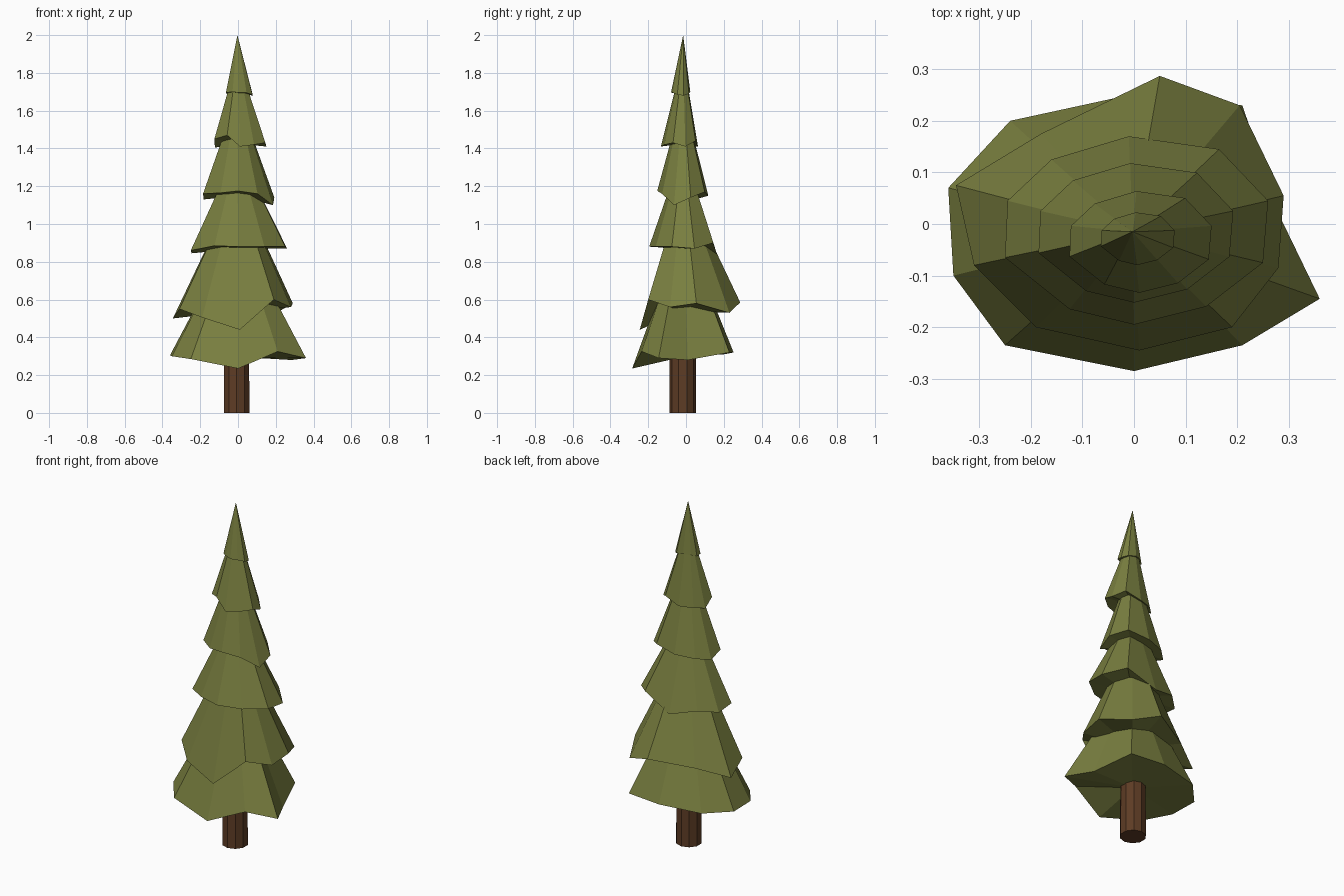
import bpy, bmesh
from mathutils import Vector


def material(name, rgb):
    m = bpy.data.materials.new(name)
    m.diffuse_color = (*rgb, 1)
    return m


green = material("needles", (0.19, 0.21, 0.05))
brown = material("bark", (0.11, 0.045, 0.018))


def finish(bm, name, mat):
    bmesh.ops.recalc_face_normals(bm, faces=bm.faces[:])
    me = bpy.data.meshes.new(name)
    bm.to_mesh(me)
    bm.free()
    me.materials.append(mat)
    bpy.context.collection.objects.link(bpy.data.objects.new(name, me))


def tier(name, rim, apex_z):
    """Irregular ten-sided cone with a closed, shallow underside."""
    bm = bmesh.new()
    ring = [bm.verts.new(p) for p in rim]
    mid_z = sum(p[2] for p in rim) / len(rim)
    apex = bm.verts.new((-0.003, -0.015, apex_z))
    base = bm.verts.new((-0.003, -0.015, mid_z))
    for a, b in zip(ring, ring[1:] + ring[:1]):
        bm.faces.new((a, b, apex))
        bm.faces.new((b, a, base))
    finish(bm, name, green)


# Trunk
bm = bmesh.new()
bmesh.ops.create_cone(bm, cap_ends=True, segments=10, radius1=0.071,
                      radius2=0.068, depth=0.5)
bmesh.ops.translate(bm, verts=bm.verts[:], vec=Vector((-0.007, -0.017, 0.25)))
finish(bm, "trunk", brown)

# Two wide, ragged lower tiers
tier("branches_1", [(0, -0.285, 0.235), (0.21, -0.235, 0.325), (0.36, -0.145, 0.29),
                    (0.285, 0.01, 0.28), (0.21, 0.23, 0.32), (0, 0.252, 0.32),
                    (-0.24, 0.2, 0.31), (-0.36, 0.07, 0.305), (-0.35, -0.1, 0.30),
                    (-0.25, -0.235, 0.285)], 0.98)
tier("branches_2", [(0.01, -0.245, 0.44), (0.19, -0.2, 0.60), (0.28, -0.085, 0.56),
                    (0.29, 0.055, 0.58), (0.205, 0.23, 0.53), (0.05, 0.287, 0.585),
                    (-0.18, 0.175, 0.55), (-0.345, 0.075, 0.50), (-0.31, -0.08, 0.55),
                    (-0.19, -0.2, 0.505)], 1.22)

# Upper tiers: one outline, scaled and shifted, each with its own droop
outline = [(0, -0.195), (0.14, -0.16), (0.25, -0.075), (0.26, 0.045), (0.165, 0.145),
           (-0.01, 0.17), (-0.16, 0.125), (-0.245, 0.045), (-0.25, -0.065),
           (-0.125, -0.165)]
uppers = [
    (1.00, 0.0, 0.0, 1.40,
     [0.88, 0.88, 0.88, 0.87, 0.90, 0.82, 0.86, 0.845, 0.86, 0.885]),
    (0.74, 0.0, -0.008, 1.68,
     [1.175, 1.16, 1.10, 1.14, 1.17, 1.15, 1.14, 1.13, 1.16, 1.165]),
    (0.54, 0.01, -0.028, 1.88,
     [1.41, 1.42, 1.43, 1.41, 1.44, 1.41, 1.41, 1.405, 1.45, 1.47]),
    (0.28, 0.006, -0.025, 2.00,
     [1.695, 1.695, 1.685, 1.68, 1.69, 1.70, 1.70, 1.69, 1.695, 1.70]),
]
for i, (s, dx, dy, top, drops) in enumerate(uppers):
    rim = [(x * s + dx, y * s + dy, z) for (x, y), z in zip(outline, drops)]
    tier(f"branches_{i + 3}", rim, top)
